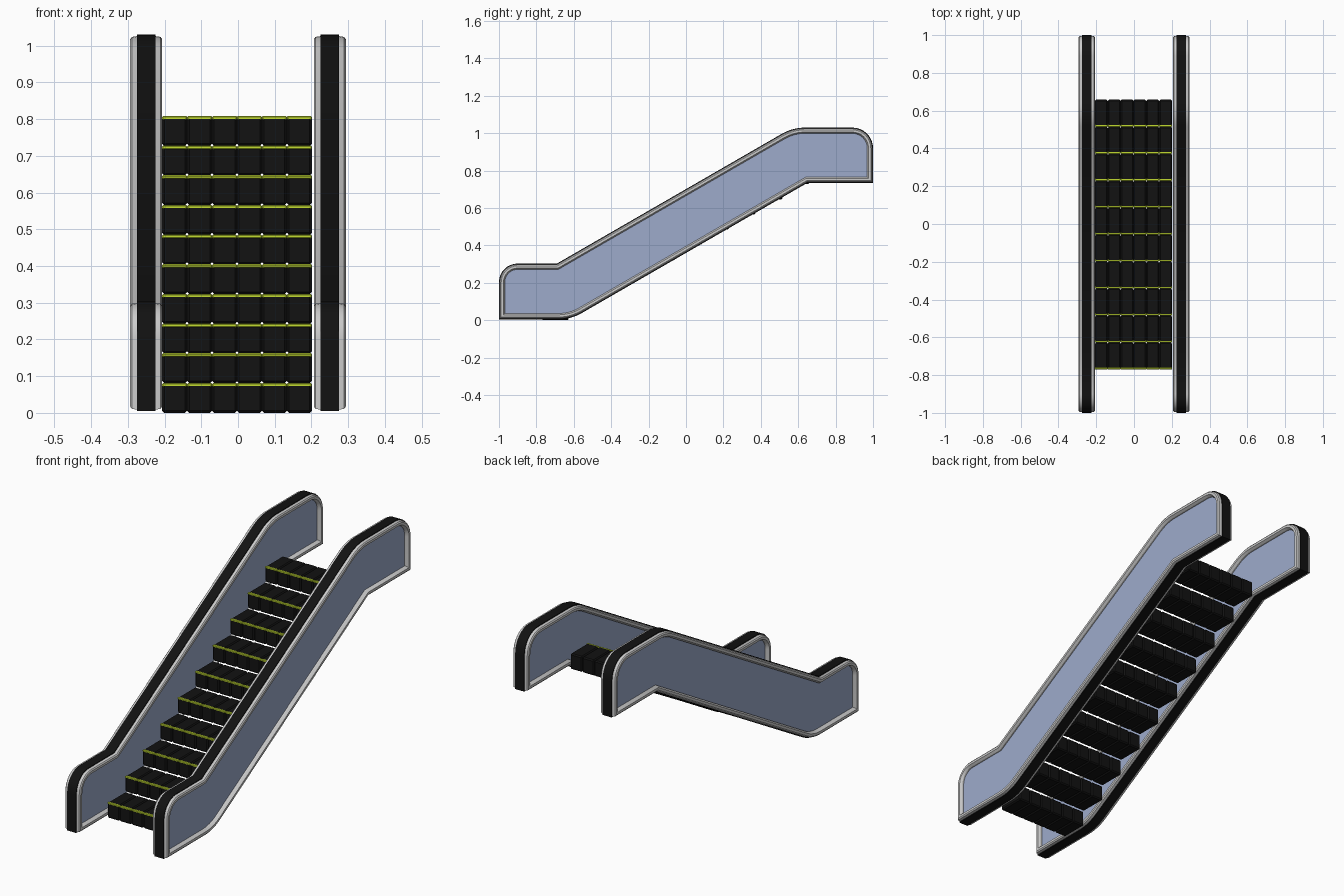
import bpy, bmesh, math
from mathutils import Vector

if "Cube" in bpy.data.objects:
    bpy.data.objects.remove(bpy.data.objects["Cube"])


def material(name, rgb):
    m = bpy.data.materials.new(name)
    m.diffuse_color = (*rgb, 1)
    m.use_nodes = True
    m.node_tree.nodes["Principled BSDF"].inputs["Base Color"].default_value = m.diffuse_color
    return m


BLACK = material("black_rubber", (0.006, 0.006, 0.006))
YELLOW = material("yellow_edge", (0.55, 0.72, 0.03))
GLASS = material("tinted_glass", (0.34, 0.41, 0.60))


def finish(bm, name, mat=None, smooth=False):
    bmesh.ops.recalc_face_normals(bm, faces=bm.faces[:])
    me = bpy.data.meshes.new(name)
    bm.to_mesh(me)
    bm.free()
    ob = bpy.data.objects.new(name, me)
    bpy.context.collection.objects.link(ob)
    if mat:
        me.materials.append(mat)
    if smooth:
        bpy.ops.object.select_all(action='DESELECT')
        ob.select_set(True)
        bpy.context.view_layer.objects.active = ob
        bpy.ops.object.shade_smooth_by_angle(angle=math.radians(30))
    return ob


def fillet(corners, seg=8):
    """Round each (y, z, radius) corner of a closed outline."""
    pts = []
    n = len(corners)
    for i, (y, z, r) in enumerate(corners):
        p = Vector((y, z))
        if r == 0:
            pts.append(p)
            continue
        a = (Vector(corners[i - 1][:2]) - p).normalized()
        b = (Vector(corners[(i + 1) % n][:2]) - p).normalized()
        half = a.angle(b) / 2
        c = p + (a + b).normalized() * r / math.sin(half)
        t = r / math.tan(half)
        u, v = p + a * t - c, p + b * t - c
        ang = u.angle(v)
        for k in range(seg + 1):
            s = k / seg
            pts.append(c + (u * math.sin((1 - s) * ang) + v * math.sin(s * ang)) / math.sin(ang))
    return pts


def inset(pts, d):
    """Mitred inward offset of the clockwise outline."""
    out = []
    for i, p in enumerate(pts):
        e1 = (p - pts[i - 1]).normalized()
        e2 = (pts[(i + 1) % len(pts)] - p).normalized()
        n1, n2 = Vector((e1.y, -e1.x)), Vector((e2.y, -e2.x))
        out.append(p + (n1 + n2) * d / (1 + n1.dot(n2)))
    return out


OUTLINE = fillet([(-1, 0.005, 0), (-1, 0.303, 0.10), (-0.69, 0.303, 0),
                  (0.57, 1.03, 0.25), (1, 1.03, 0.11), (1, 0.735, 0),
                  (0.65, 0.735, 0), (-0.615, 0.005, 0.25)])


def sweep(name, section, cx, mat=None):
    """Sweep a closed (x, inset) section around the side outline."""
    bm = bmesh.new()
    rings = [[bm.verts.new((cx + x, p.x, p.y)) for p in inset(OUTLINE, d)] for x, d in section]
    n = len(OUTLINE)
    for i, ring in enumerate(rings):
        prev = rings[i - 1]
        for j in range(n):
            k = (j + 1) % n
            bm.faces.new((prev[j], prev[k], ring[k], ring[j]))
    return finish(bm, name, mat, True)


def panel(name, cx, half, d, mat):
    bm = bmesh.new()
    sides = [[bm.verts.new((cx + s * half, p.x, p.y)) for p in inset(OUTLINE, d)] for s in (-1, 1)]
    for s in sides:
        bm.faces.new(s)
    n = len(OUTLINE)
    for j in range(n):
        k = (j + 1) % n
        bm.faces.new((sides[0][j], sides[0][k], sides[1][k], sides[1][j]))
    return finish(bm, name, mat)


# Balustrades: bevelled frame, black handrail band and recessed glass
half_section = [(0.026, 0.004), (0.039, 0.006), (0.0435, 0.012), (0.0435, 0.024), (0.032, 0.031)]
frame_section = half_section + [(-x, d) for x, d in reversed(half_section)]
rail_section = [(-0.0255, 0), (0.0255, 0), (0.0255, 0.008), (-0.0255, 0.008)]
for side, cx in (("left", -0.25), ("right", 0.25)):
    sweep(side + "_frame", frame_section, cx)
    sweep(side + "_handrail", rail_section, cx, BLACK)
    panel(side + "_glass", cx, 0.024, 0.028, GLASS)


def add_box(bm, lo, hi, bevel):
    verts = bmesh.ops.create_cube(bm, size=1)["verts"]
    for v in verts:
        v.co = Vector([lo[i] if v.co[i] < 0 else hi[i] for i in range(3)])
    edges = list({e for v in verts for e in v.link_edges})
    bmesh.ops.bevel(bm, geom=edges, offset=bevel, segments=1, affect='EDGES')


# Steps: six chamfered segments each, with a yellow nosing
RISE, RUN, X0, W = 0.0808, 0.1428, -0.2067, 0.068
for i in range(10):
    y, z = -0.77 + i * RUN, i * RISE
    treads, nosing = bmesh.new(), bmesh.new()
    for k in range(6):
        x = X0 + k * W
        add_box(treads, (x, y, z), (x + W, y + RUN, z + RISE), 0.006)
        add_box(nosing, (x, y - 0.001, z + RISE - 0.010),
                (x + W, y + 0.011, z + RISE + 0.001), 0.003)
    finish(treads, f"step_{i + 1}", BLACK)
    finish(nosing, f"step_nosing_{i + 1}", YELLOW)
